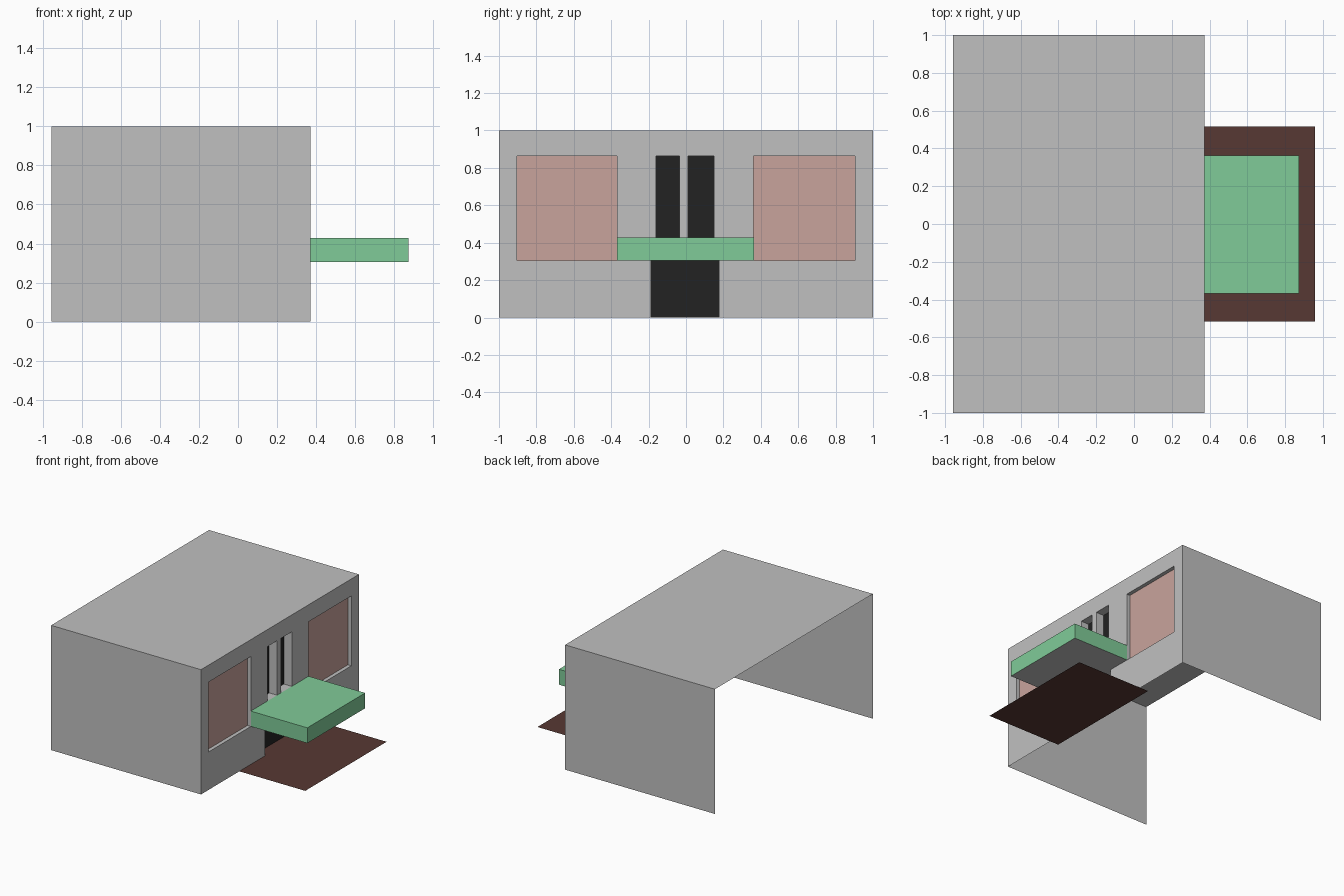
import bpy, bmesh

if "Cube" in bpy.data.objects:
    bpy.data.objects.remove(bpy.data.objects["Cube"])


def material(name, rgb):
    m = bpy.data.materials.new(name)
    m.diffuse_color = (*rgb, 1)
    m.use_nodes = True
    m.node_tree.nodes["Principled BSDF"].inputs["Base Color"].default_value = m.diffuse_color
    return m


GREY = material("wall grey", (0.527, 0.527, 0.527))
PINK = material("window pink", (0.584, 0.371, 0.332))
GREEN = material("canopy green", (0.216, 0.597, 0.314))
BLACK = material("door black", (0.016, 0.016, 0.016))
BROWN = material("paving brown", (0.095, 0.040, 0.033))


def finish(name, bm, mats):
    mesh = bpy.data.meshes.new(name)
    bm.to_mesh(mesh)
    bm.free()
    for m in mats:
        mesh.materials.append(m)
    ob = bpy.data.objects.new(name, mesh)
    bpy.context.collection.objects.link(ob)


def open_box(name, lo, hi, mats, drop, paint=None, inward=False):
    """Box without the faces chosen by drop(normal); paint(normal) picks the material."""
    bm = bmesh.new()
    bmesh.ops.create_cube(bm, size=1)
    for v in bm.verts:
        v.co = [lo[i] + (v.co[i] + 0.5) * (hi[i] - lo[i]) for i in range(3)]
    bm.normal_update()
    unwanted = [f for f in bm.faces if drop(f.normal)]
    if paint:
        for f in bm.faces:
            f.material_index = paint(f.normal)
    bmesh.ops.delete(bm, geom=unwanted, context='FACES')
    if inward:
        bmesh.ops.reverse_faces(bm, faces=bm.faces[:])
    finish(name, bm, mats)


BACK, FRONT = -0.957, 0.372

# Roof and two side walls, open at the back and underneath
open_box("roof_and_side_walls", (BACK, -1, 0), (FRONT, 1, 1), [GREY],
         lambda n: abs(n.x) > 0.5 or n.z < -0.5)

# Openings: name, y range, z range, depth, back colour
openings = [
    ("left_window", -0.903, -0.369, 0.304, 0.864, 0.03, PINK),
    ("right_window", 0.361, 0.904, 0.304, 0.864, 0.03, PINK),
    ("left_slit", -0.16, -0.036, 0.427, 0.864, 0.07, BLACK),
    ("right_slit", 0.011, 0.15, 0.427, 0.864, 0.07, BLACK),
    ("doorway", -0.188, 0.177, 0, 0.304, 0.075, BLACK),
]

# Facade as a grid of cells, leaving out those inside an opening
ys = sorted({-1, 1} | {y for o in openings for y in o[1:3]})
zs = sorted({0, 1} | {z for o in openings for z in o[3:5]})
bm = bmesh.new()
for y0, y1 in zip(ys, ys[1:]):
    for z0, z1 in zip(zs, zs[1:]):
        cy, cz = (y0 + y1) / 2, (z0 + z1) / 2
        if not any(a < cy < b and c < cz < d for _, a, b, c, d, _, _ in openings):
            bm.faces.new([bm.verts.new((FRONT, y, z)) for y, z in
                          ((y0, z0), (y1, z0), (y1, z1), (y0, z1))])
bmesh.ops.remove_doubles(bm, verts=bm.verts[:], dist=1e-5)
bmesh.ops.dissolve_limit(bm, angle_limit=0.01, verts=bm.verts[:], edges=bm.edges[:])
finish("facade", bm, [GREY])

# Recesses with grey reveals and a coloured back; the doorway has no floor
for name, y0, y1, z0, z1, depth, back in openings:
    open_box(name, (FRONT - depth, y0, z0), (FRONT, y1, z1), [GREY, back],
             lambda n: n.x > 0.5 or (name == "doorway" and n.z < -0.5),
             lambda n: int(n.x < -0.5), inward=True)

# Canopy over the door, grey underneath
open_box("canopy", (FRONT, -0.369, 0.304), (0.873, 0.363, 0.427), [GREEN, GREY],
         lambda n: n.x < -0.5, lambda n: int(n.z < -0.5))

# Paving sheet, running into the doorway
open_box("paving", (FRONT - 0.075, -0.515, -0.001), (0.957, 0.515, 0), [BROWN],
         lambda n: n.z < 0.5)
